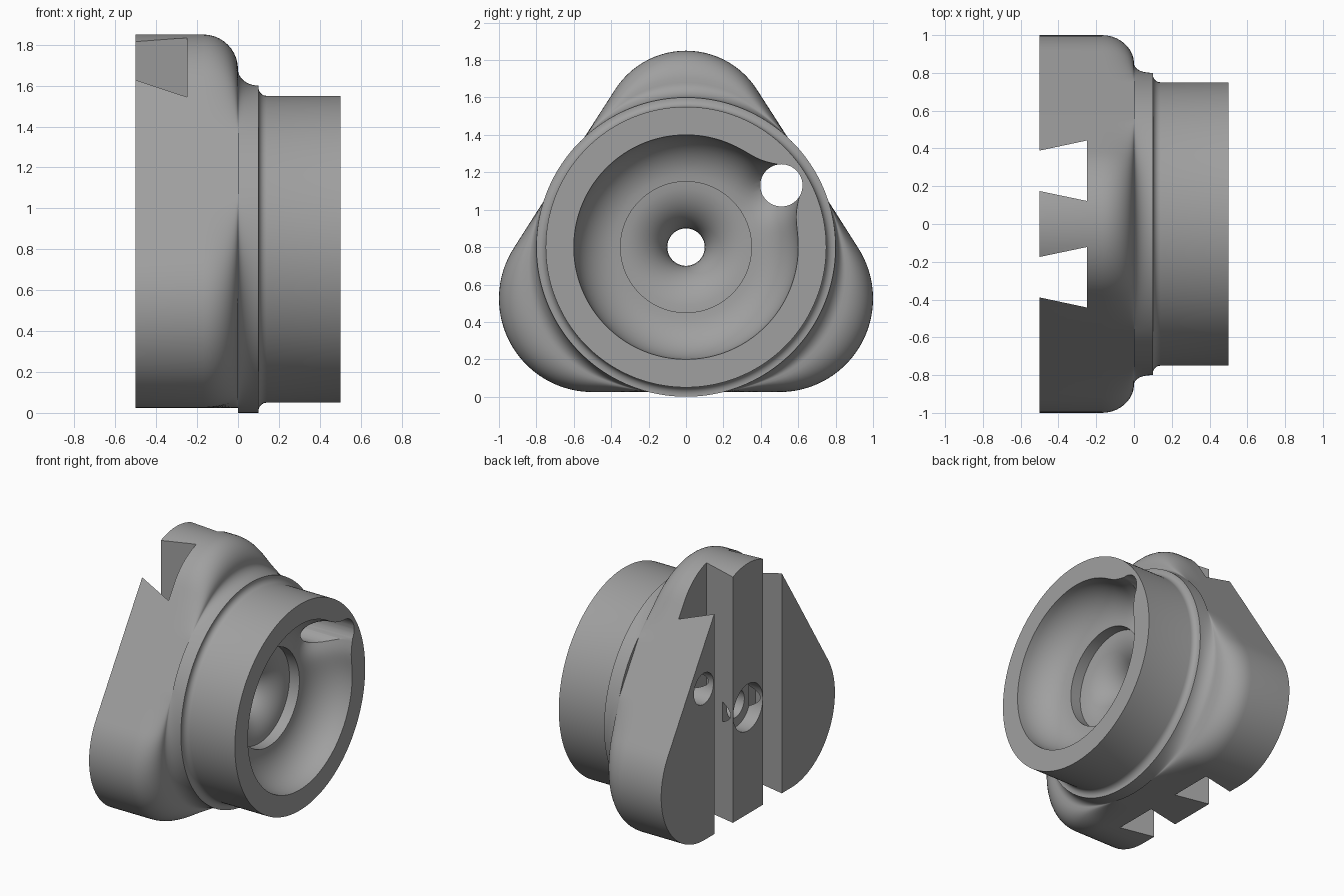
import bpy, bmesh, math
from math import sin, cos, pi, sqrt, exp

if "Cube" in bpy.data.objects:
    bpy.data.objects.remove(bpy.data.objects["Cube"])

CZ = 0.8                    # height of the main axis, which runs along x
N = 192                     # segments round the axis
HOLE = (0.51, 0.33)         # side hole, relative to the axis
HOLE_A = math.atan2(HOLE[1], HOLE[0])

grey = bpy.data.materials.new("grey metal")
grey.diffuse_color = (0.35, 0.35, 0.35, 1)
grey.use_nodes = True
grey.node_tree.nodes["Principled BSDF"].inputs["Base Color"].default_value = grey.diffuse_color

# rounded triangle outline: hull of three circles (y, z, radius) about the axis
LOBES = [(0, 0.6, 0.45), (0.5, -0.275, 0.5), (-0.5, -0.275, 0.5)]
SUPPORT = []
for i in range(1440):
    p = 2 * pi * i / 1440
    SUPPORT.append((p, max(y * cos(p) + z * sin(p) + r for y, z, r in LOBES)))


def outline(a):
    return min(h / cos(a - p) for p, h in SUPPORT if cos(a - p) > 0.3)


def flank(a, g, plate):
    """Radius of the lobe blend: g = 1 on the plate, 0 on the round collar."""
    e = OUT[a] - 0.8
    if e > 0:
        return 0.8 + e * g
    return OUT[a] if plate else 0.8


def make_object(name, bm):
    bmesh.ops.recalc_face_normals(bm, faces=bm.faces[:])
    me = bpy.data.meshes.new(name)
    bm.to_mesh(me)
    bm.free()
    ob = bpy.data.objects.new(name, me)
    bpy.context.collection.objects.link(ob)
    me.materials.append(grey)
    return ob


def body_point(kind, x, r, a):
    """Turn one profile station into a point at angle a."""
    if kind == "plate" or kind == "collar":
        r = flank(a, r, kind == "plate")
    elif kind == "cup":                      # cup widens and dips at the side hole
        d = (a - HOLE_A + pi) % (2 * pi) - pi
        rim = 0.6 + 0.115 * exp(-(d / 0.2) ** 2)
        r = 0.35 + (rim - 0.35) * r
        dist = math.hypot(r * cos(a) - HOLE[0], r * sin(a) - HOLE[1])
        x -= 0.1 * exp(-(dist / 0.15) ** 2) * (0.5 - x) / 0.25
    return (x, r * cos(a), CZ + r * sin(a))


ANGLES = [2 * pi * i / N for i in range(N)]
OUT = {a: outline(a) for a in ANGLES}

# profile stations from the back counterbore, over the outside, into the cup
Q = [pi / 2 * i / 10 for i in range(11)]
prof = [("round", -0.5, 0.17), ("plate", -0.5, 1.0)]
prof += [("plate", -0.17 + 0.17 * sin(t), 1 - 0.68 * (1 - cos(t))) for t in Q]
prof += [("collar", 0.1 * (1 - cos(t)), 0.32 * (1 - sin(t))) for t in Q]
prof += [("round", 0.14 - 0.04 * cos(t), 0.79 - 0.04 * sin(t)) for t in Q[::2]]
prof += [("round", 0.5, 0.75)]
prof += [("cup", 0.5 - 0.25 * sin(t), cos(t)) for t in Q]
prof += [("round", 0.17 - 0.25 * (1 - cos(t)), 0.35 - 0.25 * sin(t)) for t in Q]
prof += [("round", -0.4, 0.1), ("round", -0.4, 0.17)]

bm = bmesh.new()
rings = [[bm.verts.new(body_point(k, x, r, a)) for a in ANGLES] for k, x, r in prof]
for j in range(len(rings)):
    r0, r1 = rings[j], rings[(j + 1) % len(rings)]
    for i in range(N):
        k = (i + 1) % N
        bm.faces.new((r0[i], r0[k], r1[k], r1[i]))
bmesh.ops.remove_doubles(bm, verts=bm.verts[:], dist=1e-4)
body = make_object("hub_body", bm)


def prism(name, points, offset):
    """Straight cutter from a closed loop of points swept by offset."""
    bm = bmesh.new()
    lo = [bm.verts.new(p) for p in points]
    hi = [bm.verts.new([c + o for c, o in zip(p, offset)]) for p in points]
    bm.faces.new(lo)
    bm.faces.new(hi)
    for i in range(len(lo)):
        k = (i + 1) % len(lo)
        bm.faces.new((lo[i], lo[k], hi[k], hi[i]))
    return make_object(name, bm)


# two dovetail grooves across the back, and the side hole right through
cutters = []
for s in (1, -1):
    section = [(-0.55, 0.185), (-0.25, 0.122), (-0.25, 0.442), (-0.55, 0.378)]
    cutters.append(prism("groove_cutter", [(x, s * y, -0.2) for x, y in section], (0, 0, 2.4)))
circle = [(-0.7, HOLE[0] + 0.113 * cos(t), CZ + HOLE[1] + 0.113 * sin(t))
          for t in [2 * pi * i / 48 + 0.01 for i in range(48)]]
cutters.append(prism("side_hole_cutter", circle, (1.5, 0, 0)))

bpy.context.view_layer.objects.active = body
body.select_set(True)
for c in cutters:
    c.hide_render = True
    m = body.modifiers.new("cut", "BOOLEAN")
    m.operation = "DIFFERENCE"
    m.solver = "EXACT"
    m.object = c
    bpy.ops.object.modifier_apply(modifier=m.name)
for c in cutters:
    bpy.data.objects.remove(c)

bpy.ops.object.select_all(action="DESELECT")
body.select_set(True)
bpy.ops.object.shade_smooth_by_angle(angle=math.radians(32))
